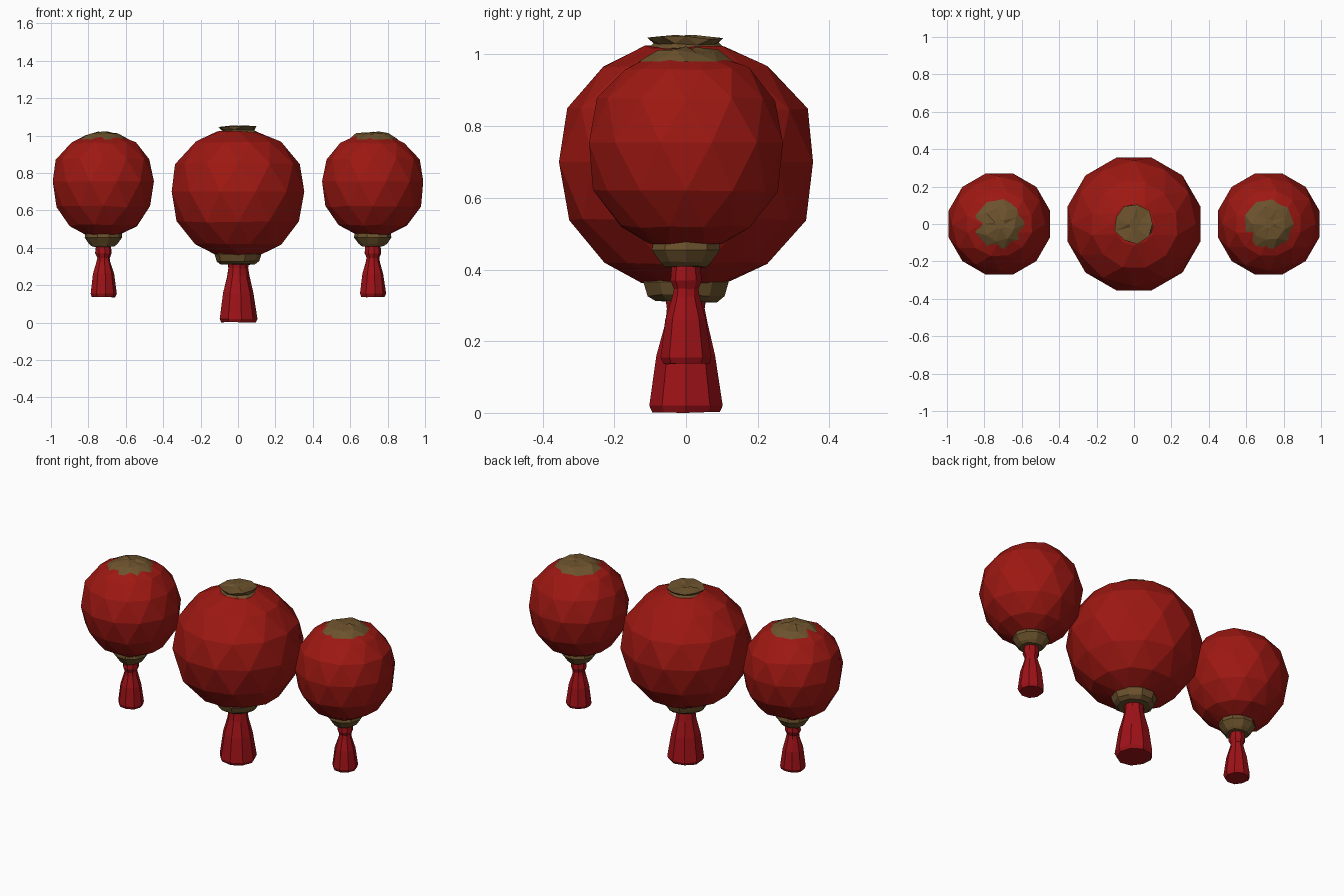
import bpy, bmesh, math, random

if "Cube" in bpy.data.objects:
    bpy.data.objects.remove(bpy.data.objects["Cube"])

random.seed(4)


def material(name, rgb):
    m = bpy.data.materials.new(name)
    m.diffuse_color = (*rgb, 1)
    m.use_nodes = True
    m.node_tree.nodes["Principled BSDF"].inputs["Base Color"].default_value = m.diffuse_color
    return m


RED = material("lantern red", (0.34, 0.009, 0.006))
TASSEL = material("tassel red", (0.34, 0.006, 0.009))
GOLD = material("dull gold", (0.15, 0.085, 0.026))


def lathe(name, x, profile, sides, mat, stagger=False, jitter=0.0):
    """Faceted solid of revolution; profile is (radius, z) from bottom to top."""
    bm = bmesh.new()
    rings = []
    mid = max(profile)[0]
    for i, (r, z) in enumerate(profile):
        turn = 0.5 * (i % 2) if stagger else 0
        ring = []
        for k in range(sides):
            a = (k + turn) * math.tau / sides
            j = 0 if r == mid else jitter
            rr = r + random.uniform(-j, j)
            zz = z + random.uniform(-j, j)
            ring.append(bm.verts.new((x + rr * math.cos(a), rr * math.sin(a), zz)))
        rings.append(ring)
    for i in range(len(rings) - 1):
        a, b = rings[i], rings[i + 1]
        for k in range(sides):
            n = (k + 1) % sides
            if not stagger:
                bm.faces.new((a[k], a[n], b[n], b[k]))
            elif i % 2 == 0:
                bm.faces.new((a[k], a[n], b[k]))
                bm.faces.new((a[n], b[n], b[k]))
            else:
                bm.faces.new((a[k], b[n], b[k]))
                bm.faces.new((a[k], a[n], b[n]))
    bm.faces.new(rings[0][::-1])
    bm.faces.new(rings[-1])
    bmesh.ops.recalc_face_normals(bm, faces=bm.faces)
    me = bpy.data.meshes.new(name)
    bm.to_mesh(me)
    bm.free()
    me.materials.append(mat)
    ob = bpy.data.objects.new(name, me)
    bpy.context.collection.objects.link(ob)
    return ob


def lantern(tag, x, body, cap, collar, tassel):
    lathe(tag + "_lantern_body", x, body, 12, RED, True, 0.005)
    lathe(tag + "_top_cap", x, cap, 9, GOLD, True, 0.006)
    lathe(tag + "_bottom_collar", x, collar, 10, GOLD, False, 0.003)
    lathe(tag + "_tassel", x, tassel, 9, TASSEL, False, 0.002)


# large middle lantern
lantern("middle", 0,
        [(0.12, 0.365), (0.235, 0.42), (0.33, 0.54), (0.367, 0.70),
         (0.335, 0.85), (0.235, 0.965), (0.11, 1.02)],
        [(0.125, 1.0), (0.088, 1.03), (0.105, 1.047), (0.03, 1.05)],
        [(0.09, 0.31), (0.112, 0.328), (0.125, 0.365), (0.11, 0.385)],
        [(0.095, 0.002), (0.104, 0.02), (0.083, 0.16), (0.06, 0.25),
         (0.053, 0.29), (0.058, 0.33)])

# two smaller side lanterns
for tag, x in (("left", -0.72), ("right", 0.72)):
    lantern(tag, x,
            [(0.10, 0.475), (0.185, 0.52), (0.255, 0.62), (0.28, 0.755),
             (0.25, 0.875), (0.178, 0.96), (0.09, 1.0)],
            [(0.135, 0.98), (0.088, 1.008), (0.025, 1.018)],
            [(0.062, 0.407), (0.075, 0.42), (0.10, 0.455), (0.095, 0.49)],
            [(0.065, 0.137), (0.072, 0.155), (0.058, 0.26), (0.038, 0.325),
             (0.035, 0.345), (0.045, 0.37), (0.04, 0.42)])

# drop the lowest tassel exactly onto the ground
for v in bpy.data.objects["middle_tassel"].data.vertices:
    v.co.z = max(v.co.z, 0.0)
